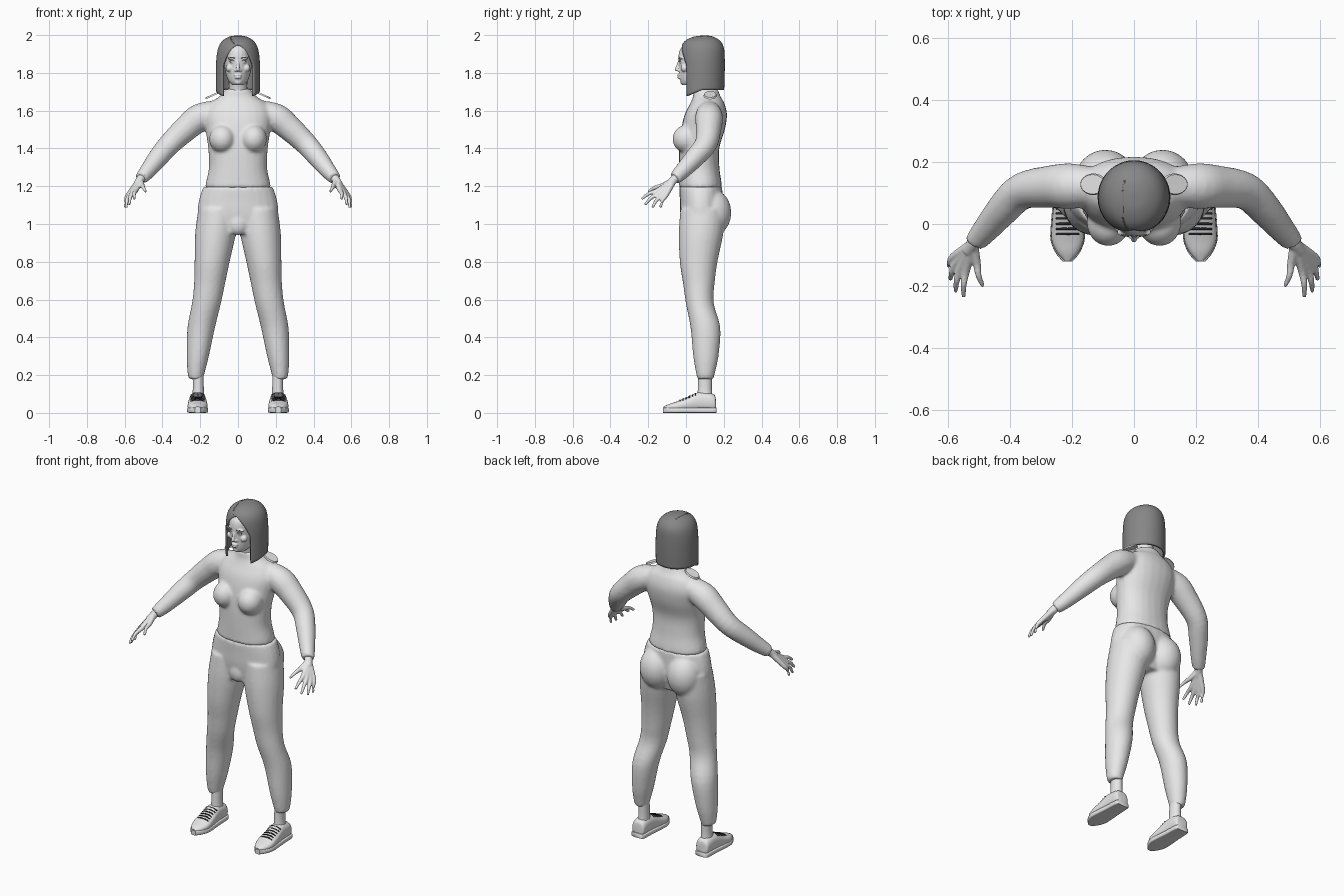
import bpy, bmesh, math
from mathutils import Vector, Matrix
from mathutils.bvhtree import BVHTree

old = bpy.data.objects.get("Cube")
if old:
    bpy.data.objects.remove(old)


def material(name, value):
    m = bpy.data.materials.new(name)
    m.use_nodes = True
    colour = (value, value, value, 1)
    m.diffuse_color = colour
    node = next(n for n in m.node_tree.nodes if n.type == 'BSDF_PRINCIPLED')
    node.inputs["Base Color"].default_value = colour
    return m


LIGHT = material("light grey", 0.8)
HAIR = material("hair grey", 0.24)
BLACK = material("lace black", 0.02)
SIDES = (1, -1)


def resample(rows, steps=4):
    """Catmull-Rom interpolation between tuples of any length."""
    out = []
    for i in range(len(rows) - 1):
        a, b, c, d = (rows[max(0, min(len(rows) - 1, i + k))] for k in (-1, 0, 1, 2))
        for s in range(steps):
            t = s / steps
            out.append(tuple(q + 0.5 * t * (r - p + t * (2*p - 5*q + 4*r - w + t * (3*(q - r) + w - p)))
                             for p, q, r, w in zip(a, b, c, d)))
    return out + [tuple(rows[-1])]


def loft(bm, rows, plane=None, power=2.0, n=24):
    """Closed loft through (x, y, z, ru, rv) rows; no plane means across the path."""
    rows = resample(rows)
    pts = [Vector(r[:3]) for r in rows]
    rings = []
    for i, r in enumerate(rows):
        if plane:
            u, v = Vector((1, 0, 0)), Vector(plane)
        else:
            t = (pts[min(i + 1, len(pts) - 1)] - pts[max(i - 1, 0)]).normalized()
            u = t.cross(Vector((0, 0, 1)) if abs(t.z) < 0.95 else Vector((0, 1, 0))).normalized()
            v = u.cross(t)
        ring = []
        for k in range(n):
            c, s = math.cos(math.tau * k / n), math.sin(math.tau * k / n)
            c = math.copysign(abs(c) ** (2 / power), c)
            s = math.copysign(abs(s) ** (2 / power), s)
            ring.append(bm.verts.new(pts[i] + u * c * r[3] + v * s * r[4]))
        rings.append(ring)
    for a, b in zip(rings, rings[1:]):
        for k in range(n):
            bm.faces.new((a[k], a[(k + 1) % n], b[(k + 1) % n], b[k]))
    bm.faces.new(rings[0])
    bm.faces.new(rings[-1])


def column(bm, rows, x=None, power=2.0):
    """Loft of level ellipses; rows are (z, [x,] y, rx, ry)."""
    loft(bm, [(0, r[1], r[0], r[2], r[3]) if x is None else (x * r[1], r[2], r[0], r[3], r[4])
              for r in rows], (0, 1, 0), power)


def tube(bm, rows, side=1, n=16):
    loft(bm, [(side * x, y, z, r, r) for x, y, z, r in rows], n=n)


def ball(bm, centre, radii):
    bmesh.ops.create_uvsphere(bm, u_segments=24, v_segments=16, radius=1,
                              matrix=Matrix.Translation(centre) @ Matrix.Diagonal((*radii, 1)))


def finish(name, bm, mat, voxel=None, relax=5):
    bmesh.ops.recalc_face_normals(bm, faces=bm.faces)
    me = bpy.data.meshes.new(name)
    bm.to_mesh(me)
    bm.free()
    me.materials.append(mat)
    me.polygons.foreach_set("use_smooth", [True] * len(me.polygons))
    me.set_sharp_from_angle(angle=math.radians(45))
    ob = bpy.data.objects.new(name, me)
    bpy.context.scene.collection.objects.link(ob)
    if voxel:
        mod = ob.modifiers.new("blend", 'REMESH')
        mod.mode, mod.voxel_size, mod.use_smooth_shade = 'VOXEL', voxel, True
        mod = ob.modifiers.new("relax", 'SMOOTH')
        mod.factor, mod.iterations = 0.5, relax
    return ob


# Sweater: torso, bust and sleeves blended together
bm = bmesh.new()
column(bm, [(1.19, .077, .173, .114), (1.22, .076, .170, .112), (1.3, .07, .154, .107),
            (1.4, .07, .158, .106), (1.5, .09, .172, .116), (1.58, .105, .18, .112),
            (1.64, .113, .15, .09), (1.675, .11, .098, .073), (1.715, .104, .066, .064)], power=2.2)
for s in SIDES:
    ball(bm, (s * .083, .005, 1.45), (.07, .077, .075))
    tube(bm, [(.1, .12, 1.6, .058), (.2, .122, 1.565, .074), (.27, .12, 1.51, .069),
              (.36, .106, 1.425, .06), (.42, .05, 1.355, .054), (.475, -.015, 1.285, .044),
              (.505, -.05, 1.25, .037), (.512, -.06, 1.242, .035)], s)
finish("sweater", bm, LIGHT, .009, 7)

# Trousers: pelvis, seat and legs blended together
bm = bmesh.new()
column(bm, [(1.197, .078, .184, .114), (1.13, .08, .206, .113), (1.05, .08, .213, .11),
            (.95, .075, .18, .09)], power=2.2)
ball(bm, (0, .0, 1.0), (.05, .035, .06))
for s in SIDES:
    ball(bm, (s * .092, .138, 1.06), (.1, .102, .125))
    column(bm, [(1.08, .105, .09, .105, .12), (.95, .119, .08, .108, .118),
                (.8, .137, .067, .093, .1), (.68, .151, .068, .082, .083),
                (.58, .167, .073, .077, .074), (.45, .195, .103, .073, .079),
                (.3, .213, .105, .059, .067), (.21, .222, .103, .045, .05),
                (.18, .222, .103, .038, .043)], s)
finish("trousers", bm, LIGHT, .009, 6)

# Head with blended facial features
bm = bmesh.new()
column(bm, [(1.735, .02, .03, .038), (1.755, .04, .049, .07), (1.79, .058, .064, .093),
            (1.84, .068, .073, .106), (1.89, .072, .077, .112), (1.93, .073, .073, .101),
            (1.965, .075, .05, .065)])
tube(bm, [(0, -.034, 1.868, .007), (0, -.041, 1.84, .009), (0, -.05, 1.818, .010)])
ball(bm, (0, -.046, 1.817), (.010, .014, .009))
ball(bm, (0, -.034, 1.789), (.022, .012, .006))
ball(bm, (0, -.033, 1.776), (.019, .013, .007))
ball(bm, (0, -.016, 1.751), (.02, .015, .014))
for s in SIDES:
    ball(bm, (s * .032, -.026, 1.877), (.024, .014, .007))
    ball(bm, (s * .03, -.027, 1.859), (.014, .009, .007))
    ball(bm, (s * .012, -.038, 1.813), (.008, .01, .007))
    ball(bm, (s * .045, -.008, 1.825), (.02, .02, .02))
finish("head", bm, LIGHT, .004, 3)

# Neck
bm = bmesh.new()
column(bm, [(1.66, .1, .053, .055), (1.72, .092, .049, .052), (1.78, .08, .05, .055)])
finish("neck", bm, LIGHT)

# Eyebrows and lash lines
bm = bmesh.new()
for s in SIDES:
    for z, y, r in ((1.880, -.037, .0025), (1.863, -.035, .0018)):
        tube(bm, [(.017, y - .002, z - .002, r), (.033, y, z + .002, r), (.047, y + .008, z - .002, r)], s, 8)
finish("brows_and_lashes", bm, HAIR)

# Hair: crown-to-tip shell, open at the face
bm = bmesh.new()
grid, N = [], 56
for z, a, b, cy in resample([(1.998, .008, .008, .1), (1.992, .045, .05, .093), (1.97, .082, .092, .088),
                             (1.935, .104, .113, .087), (1.88, .114, .119, .086),
                             (1.8, .117, .119, .086), (1.71, .117, .116, .086)], 5):
    gap = math.radians(45) * max(0, min(1, (1.95 - z) / .1)) ** .6
    row = []
    for k in range(N + 1):
        th = gap + (math.tau - 2 * gap) * k / N
        drop = .045 * max(0, math.cos(th)) * max(0, 1.9 - z) / .19
        row.append(bm.verts.new((a * math.sin(th), cy - b * math.cos(th), z - drop)))
    grid.append(row)
for p, q in zip(grid, grid[1:]):
    for k in range(N):
        bm.faces.new((p[k], q[k], q[k + 1], p[k + 1]))
bm.faces.new(grid[0][:N])
bmesh.ops.remove_doubles(bm, verts=bm.verts, dist=1e-5)
tree = BVHTree.FromBMesh(bm)
hair = finish("hair", bm, HAIR)
shell = hair.modifiers.new("thickness", 'SOLIDIFY')
shell.thickness, shell.offset = .012, -1

# Parting ridge laid over the hair
bm = bmesh.new()
ridge = []
for x, y in ((-.03, .14), (-.036, .1), (-.036, .05), (-.034, .01), (-.02, -.015)):
    hit = tree.ray_cast(Vector((x, y, 3)), Vector((0, 0, -1)))[0]
    if hit:
        ridge.append((x, y, hit.z - .001, .003))
tube(bm, ridge, n=8)
finish("hair_parting", bm, HAIR)

# Hands, feet and shoulder patches on both sides
for s, tag in ((1, "left"), (-1, "right")):
    bm = bmesh.new()
    tube(bm, [(.495, -.035, 1.262, .022), (.515, -.06, 1.238, .023), (.535, -.09, 1.21, .02)], s)
    for knuckle, tip in (((.541, -.148, 1.178), (.549, -.235, 1.132)),
                         ((.560, -.145, 1.162), (.575, -.217, 1.102)),
                         ((.574, -.128, 1.152), (.592, -.178, 1.086)),
                         ((.582, -.106, 1.152), (.597, -.135, 1.088)),
                         ((.507, -.125, 1.203), (.487, -.200, 1.170))):
        mid = Vector(knuckle).lerp(Vector(tip), .5) + Vector((.004, -.004, .006))
        tube(bm, [(.52, -.065, 1.232, .018), (*knuckle, .0135), (*mid, .010), (*tip, .007)], s, 12)
    finish(tag + "_hand", bm, LIGHT, .0045, 3)

    bm = bmesh.new()
    column(bm, [(.07, .212, .1, .034, .042), (.13, .21, .1, .029, .037), (.21, .212, .102, .029, .037)], s)
    finish(tag + "_ankle", bm, LIGHT)

    # Shoe rows: y, half width, top
    outline = [(.158, .03, .07), (.145, .041, .1), (.07, .045, .11), (0, .051, .08),
               (-.05, .052, .06), (-.09, .036, .047), (-.118, .012, .034)]
    cx = s * .214
    bm = bmesh.new()
    loft(bm, [(cx, y, t / 2 + .004, w, t / 2 - .004) for y, w, t in outline], (0, 0, 1), 2.5)
    finish(tag + "_shoe", bm, LIGHT)
    bm = bmesh.new()
    loft(bm, [(cx, y * 1.03, .014, w + .003, .014) for y, w, t in outline], (0, 0, 1), 6)
    finish(tag + "_sole", bm, LIGHT)

    bm = bmesh.new()
    for i in range(6):
        y = -.032 + i * .0165
        z = .081 + .41 * y
        tube(bm, [(.177, y, z - .009, .0035), (.195, y, z - .001, .0035), (.214, y, z, .0035),
                  (.233, y, z - .001, .0035), (.251, y, z - .009, .0035)], s, 8)
    finish(tag + "_laces", bm, BLACK)

    # Thin patch lying on the slope of the shoulder
    bm = bmesh.new()
    tilt = Matrix.Translation((s * .132, .128, 1.683)) @ Matrix.Rotation(s * .42, 4, 'Y')
    bmesh.ops.create_cone(bm, cap_ends=True, segments=20, radius1=1, radius2=.9, depth=1,
                          matrix=tilt @ Matrix.Diagonal((.047, .035, .009, 1)))
    finish(tag + "_shoulder_patch", bm, LIGHT)
